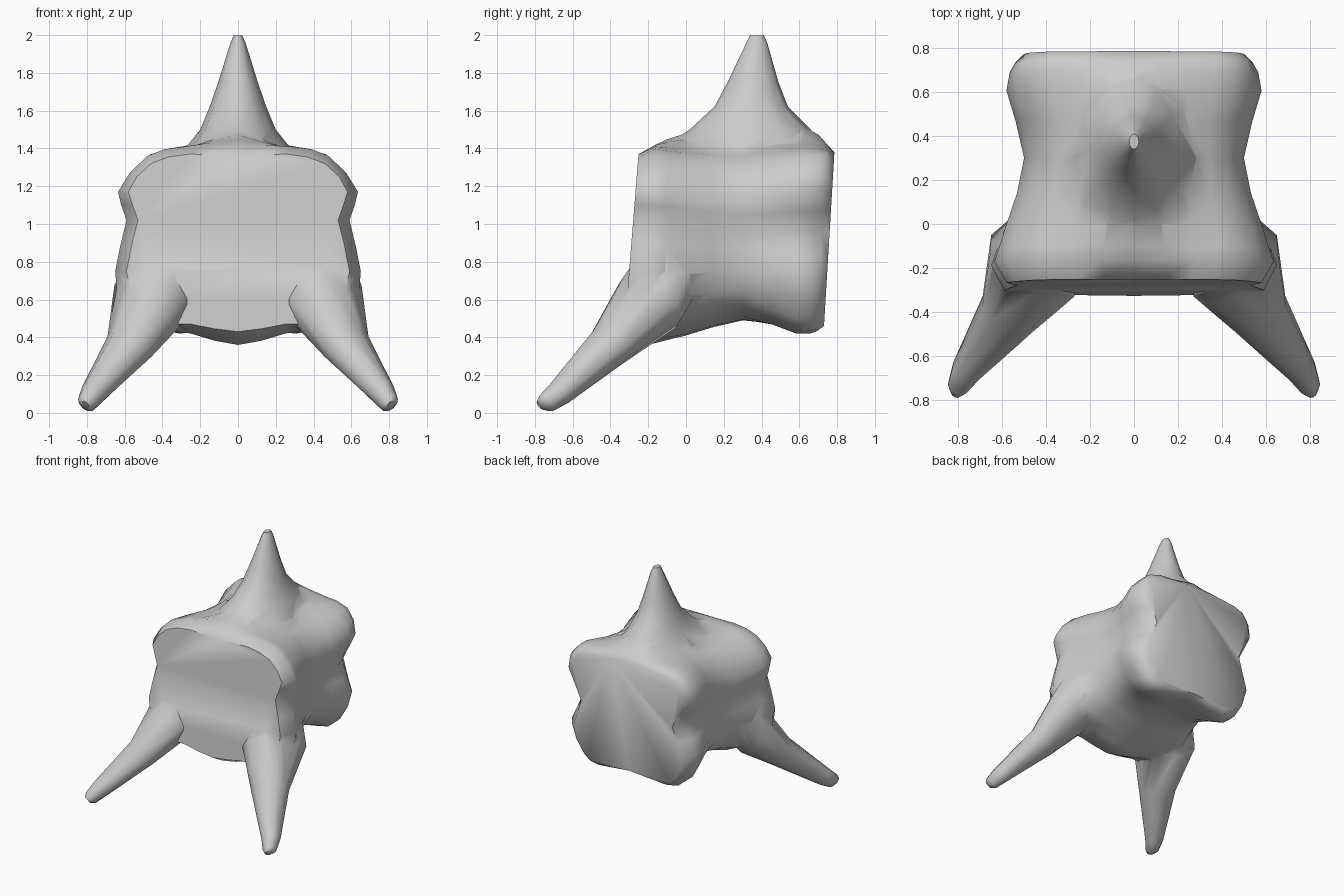
import bpy, bmesh, math
from mathutils import Vector

cube = bpy.data.objects.get("Cube")
if cube:
    bpy.data.objects.remove(cube, do_unlink=True)

grey = bpy.data.materials.new("bone grey")
grey.use_nodes = True
COLOUR = (0.6, 0.6, 0.6, 1)
grey.diffuse_color = COLOUR
grey.node_tree.nodes["Principled BSDF"].inputs["Base Color"].default_value = COLOUR


def loft(name, rings):
    """Skin closed rings of equal length and cap both ends."""
    bm = bmesh.new()
    loops = [[bm.verts.new(p) for p in ring] for ring in rings]
    n = len(loops[0])
    for a, b in zip(loops, loops[1:]):
        for i in range(n):
            j = (i + 1) % n
            bm.faces.new((a[i], a[j], b[j], b[i]))
    bm.faces.new(loops[0])
    bm.faces.new(loops[-1])
    bmesh.ops.recalc_face_normals(bm, faces=bm.faces)
    mesh = bpy.data.meshes.new(name)
    bm.to_mesh(mesh)
    bm.free()
    mesh.materials.append(grey)
    obj = bpy.data.objects.new(name, mesh)
    bpy.context.collection.objects.link(obj)
    return obj


def midpoint(a, b, c, d):
    """Smooth curve point halfway between b and c."""
    return (b + c) * 0.5625 - (a + d) * 0.0625


def refine(ring):
    n = len(ring)
    out = []
    for i, p in enumerate(ring):
        out += [p, midpoint(ring[i - 1], p, ring[(i + 1) % n], ring[(i + 2) % n])]
    return out


def section(y, slant, half):
    """Mirror a half outline, running from top centre to bottom centre."""
    right = [Vector((x, y + slant * (z - 0.95), z)) for x, z in half]
    left = [Vector((-p.x, p.y, p.z)) for p in right[-2:0:-1]]
    return refine(right + left)


# Body: seven outlines from the broad front plate to the lobed back plate
front_plate = section(-.285, .08, [(0, 1.36), (.26, 1.37), (.46, 1.32), (.58, 1.17), (.53, 1.02),
                                   (.59, .75), (.5, .5), (.25, .47), (0, .43)])
front_rim = section(-.18, .04, [(0, 1.42), (.28, 1.41), (.48, 1.36), (.635, 1.17), (.59, 1.02),
                                (.65, .75), (.58, .5), (.25, .42), (0, .36)])
shoulder = section(0, 0, [(0, 1.48), (.25, 1.4), (.46, 1.34), (.58, 1.15), (.56, 1),
                          (.58, .75), (.48, .52), (.24, .44), (0, .41)])
waist = section(.3, 0, [(0, 1.5), (.25, 1.41), (.42, 1.3), (.5, 1.12), (.48, .97),
                        (.48, .75), (.4, .58), (.2, .51), (0, .49)])
back_lobes = section(.6, .03, [(0, 1.52), (.24, 1.42), (.46, 1.37), (.58, 1.18), (.48, .95),
                               (.57, .75), (.47, .5), (.3, .42), (0, .47)])
back_rim = section(.72, .06, [(0, 1.42), (.25, 1.4), (.46, 1.36), (.54, 1.18), (.43, .95),
                              (.53, .72), (.43, .49), (.3, .43), (0, .46)])
back_plate = section(.76, .06, [(0, 1.38), (.25, 1.37), (.42, 1.33), (.5, 1.17), (.41, .95),
                                (.49, .72), (.41, .53), (.29, .46), (0, .48)])
stations = [front_rim, shoulder, waist, back_lobes, back_rim]
rings = [front_plate]
for i in range(len(stations) - 1):
    a, b = stations[max(i - 1, 0)], stations[i]
    c, d = stations[i + 1], stations[min(i + 2, len(stations) - 1)]
    rings += [b, [midpoint(*p) for p in zip(a, b, c, d)]]
body = loft("vertebra_body", rings + [back_rim, back_plate])

# Top spine: tapered tower with a ridge spreading forward and back
spine_rings = []
for z, width, y_front, y_back in [(1.2, .36, -.12, .7), (1.4, .28, -.14, .74), (1.5, .2, .02, .66),
                                  (1.62, .15, .15, .54), (1.75, .105, .22, .49),
                                  (1.96, .04, .32, .43), (2, .022, .34, .41)]:
    mid, depth = (y_front + y_back) / 2, (y_back - y_front) / 2
    spine_rings.append([Vector((width * math.cos(t), mid + depth * math.sin(t), z))
                        for t in (math.tau * k / 12 for k in range(12))])
spine = loft("top_spine", spine_rings)

# Front legs: one tapered prong flaring inward at its root, mirrored
direction = Vector((.5, -.68, -.66)).normalized()
side = direction.cross(Vector((0, 0, 1))).normalized()
up = side.cross(direction)
leg_rings = []
for centre, wide, tall in [((.4, -.04, .8), .16, .2), ((.46, -.19, .59), .235, .19),
                           ((.575, -.41, .35), .14, .115), ((.765, -.67, .105), .07, .07),
                           ((.802, -.74, .05), .05, .055), ((.81, -.77, .04), .025, .03)]:
    leg_rings.append([Vector(centre) + side * wide * math.cos(t) + up * tall * math.sin(t)
                      for t in (math.tau * k / 10 for k in range(10))])
legs = loft("front_legs", leg_rings)
legs.modifiers.new("Mirror", 'MIRROR')

# Merge the parts into one skin
bpy.context.view_layer.objects.active = body
for part in (spine, legs):
    union = body.modifiers.new("Union", 'BOOLEAN')
    union.operation = 'UNION'
    union.solver = 'EXACT'
    union.object = part
    bpy.context.view_layer.update()
    bpy.ops.object.modifier_apply(modifier=union.name)
    bpy.data.objects.remove(part, do_unlink=True)

bpy.ops.object.select_all(action='DESELECT')
body.select_set(True)
bpy.ops.object.shade_smooth_by_angle(angle=math.radians(55))
